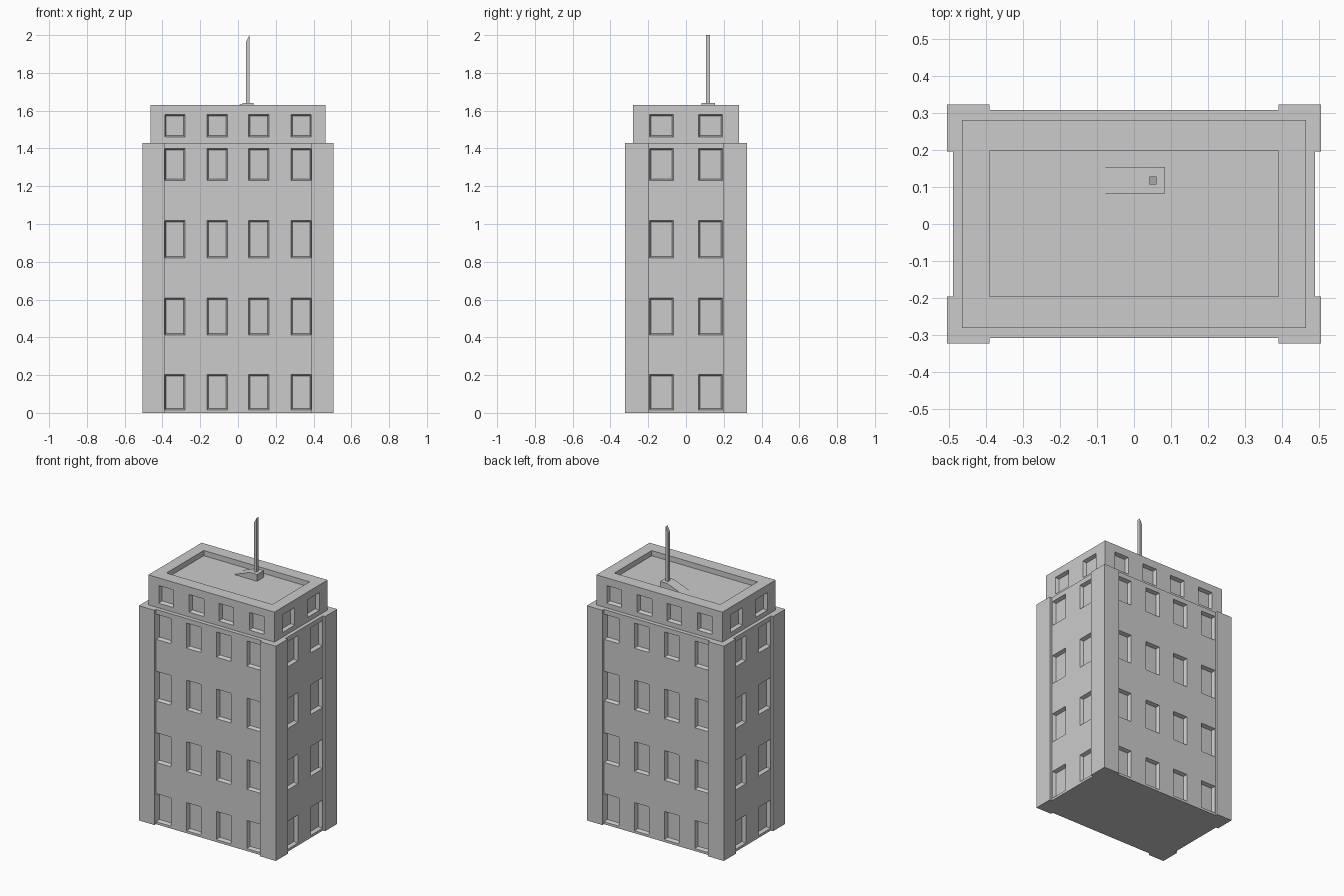
import bpy, bmesh

if "Cube" in bpy.data.objects:
    bpy.data.objects.remove(bpy.data.objects["Cube"])

ROWS = [(0.015, 0.205), (0.41, 0.61), (0.82, 1.02), (1.23, 1.40)]
TOP_ROWS = [(1.46, 1.58)]
FRONT_X = (-0.334, -0.11, 0.11, 0.334)
SIDE_Y = (-0.13, 0.13)


def loft(bm, ring_a, ring_b):
    """Closed solid between two rings with equal point counts."""
    a = [bm.verts.new(p) for p in ring_a]
    b = [bm.verts.new(p) for p in ring_b]
    bm.faces.new(a[::-1])
    bm.faces.new(b)
    n = len(a)
    for i in range(n):
        j = (i + 1) % n
        bm.faces.new((a[i], a[j], b[j], b[i]))


def finish(bm, name):
    bmesh.ops.recalc_face_normals(bm, faces=bm.faces[:])
    me = bpy.data.meshes.new(name)
    bm.to_mesh(me)
    bm.free()
    ob = bpy.data.objects.new(name, me)
    bpy.context.collection.objects.link(ob)
    return ob


def rect(x0, x1, y0, y1):
    return [(x0, y0), (x1, y0), (x1, y1), (x0, y1)]


def prism(bm, outline, z0, z1):
    loft(bm, [(x, y, z0) for x, y in outline], [(x, y, z1) for x, y in outline])


def window(bm, along_x, sign, plane, centre, half, z0, z1):
    """Tapered recess cutter: slightly smaller at the glass than at the wall."""
    def ring(depth, inset):
        h, d = half - inset, sign * (plane - depth)
        pts = [(-h, z0 + inset), (h, z0 + inset), (h, z1 - inset), (-h, z1 - inset)]
        if along_x:
            return [(centre + u, d, z) for u, z in pts]
        return [(d, centre + u, z) for u, z in pts]
    loft(bm, ring(-0.004, 0), ring(0.024, 0.009))


def windows(bm, hx, hy, rows):
    for z0, z1 in rows:
        for s in (-1, 1):
            for x in FRONT_X:
                window(bm, True, s, hy, x, 0.055, z0, z1)
            for y in SIDE_Y:
                window(bm, False, s, hx, y, 0.064, z0, z1)


def carve(ob, bm):
    cutter = finish(bm, "cutter")
    cutter.hide_render = True
    mod = ob.modifiers.new("openings", 'BOOLEAN')
    mod.operation = 'DIFFERENCE'
    mod.solver = 'EXACT'
    mod.object = cutter
    bpy.context.view_layer.objects.active = ob
    bpy.ops.object.modifier_apply(modifier=mod.name)
    bpy.data.objects.remove(cutter)


# Main tower: one outline with projecting corner piers
quarter = [(0.488, 0.196), (0.505, 0.196), (0.505, 0.323), (0.39, 0.323), (0.39, 0.307)]
outline = []
for sx, sy in ((1, 1), (-1, 1), (-1, -1), (1, -1)):
    pts = [(sx * x, sy * y) for x, y in quarter]
    outline += pts if sx * sy > 0 else pts[::-1]
bm = bmesh.new()
prism(bm, outline, 0, 1.43)
tower = finish(bm, "tower")
bm = bmesh.new()
windows(bm, 0.488, 0.307, ROWS)
carve(tower, bm)

# Set-back top storey with sunken roof
bm = bmesh.new()
prism(bm, rect(-0.464, 0.464, -0.28, 0.28), 1.43, 1.63)
top_storey = finish(bm, "top_storey")
bm = bmesh.new()
windows(bm, 0.464, 0.28, TOP_ROWS)
prism(bm, rect(-0.39, 0.39, -0.196, 0.197), 1.595, 1.70)
carve(top_storey, bm)

# Sloped roof hatch: wedge profile swept along y
bm = bmesh.new()
profile = [(-0.087, 1.595), (0.083, 1.595), (0.083, 1.64), (0.03, 1.64)]
loft(bm, [(x, 0.082, z) for x, z in profile], [(x, 0.154, z) for x, z in profile])
finish(bm, "roof_hatch")

# Antenna mast with slanted tip
bm = bmesh.new()
profile = [(0.042, 1.635), (0.061, 1.635), (0.061, 2.0), (0.042, 1.962)]
loft(bm, [(x, 0.106, z) for x, z in profile], [(x, 0.128, z) for x, z in profile])
finish(bm, "antenna")
